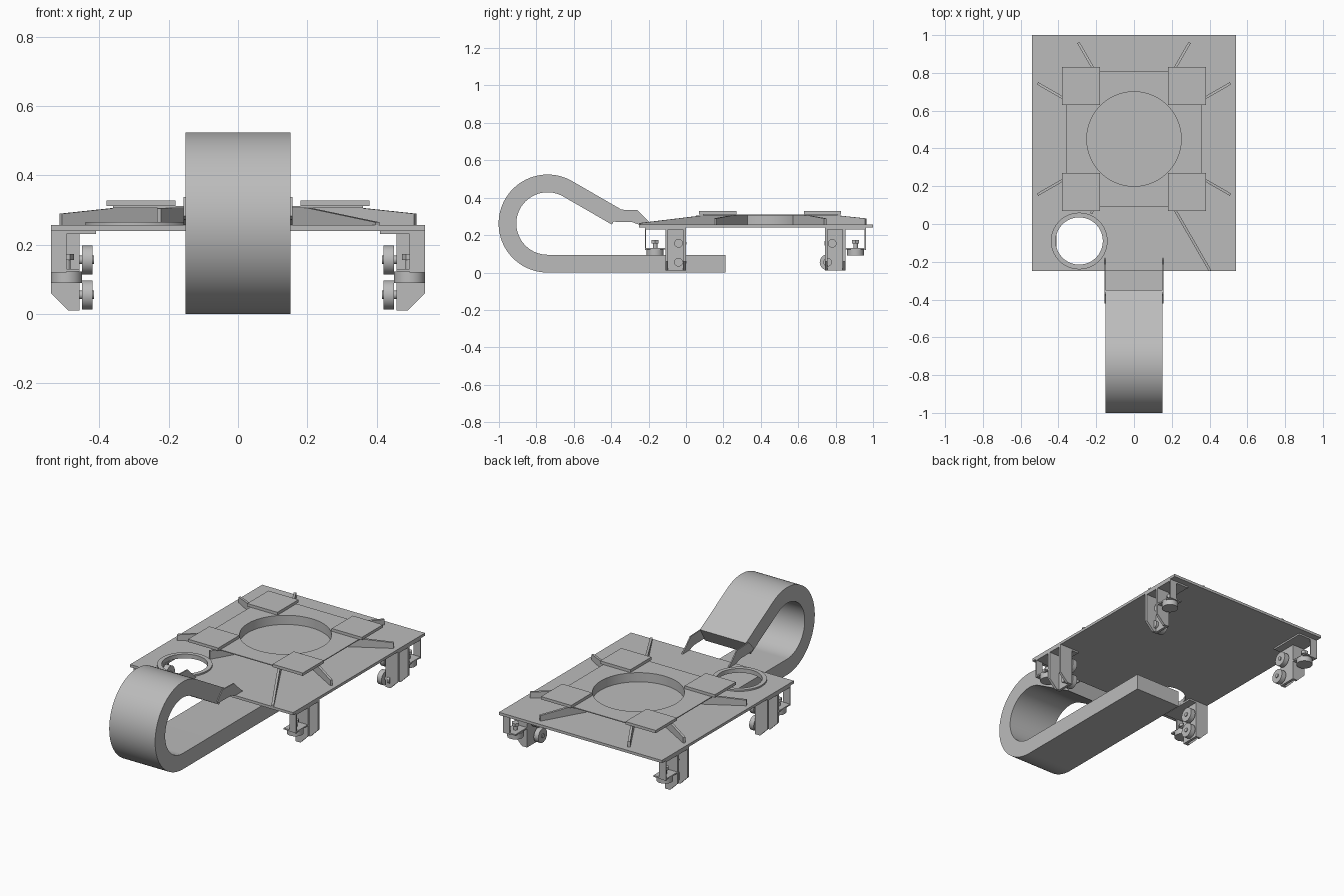
import bpy, bmesh, math
from mathutils import Matrix

if "Cube" in bpy.data.objects:
    bpy.data.objects.remove(bpy.data.objects["Cube"])

grey = bpy.data.materials.new("plain grey")
grey.diffuse_color = (0.5, 0.5, 0.5, 1)
grey.use_nodes = True
grey.node_tree.nodes["Principled BSDF"].inputs["Base Color"].default_value = grey.diffuse_color

# local profile (a, b) and extrusion c mapped to world axes
PLANES = {
    "z": Matrix(((1, 0, 0, 0), (0, 1, 0, 0), (0, 0, 1, 0), (0, 0, 0, 1))),
    "x": Matrix(((0, 0, 1, 0), (1, 0, 0, 0), (0, 1, 0, 0), (0, 0, 0, 1))),
    "y": Matrix(((1, 0, 0, 0), (0, 0, 1, 0), (0, 1, 0, 0), (0, 0, 0, 1))),
}


def circle(a, b, r, n=64):
    return [(a + r * math.cos(2 * math.pi * i / n), b + r * math.sin(2 * math.pi * i / n))
            for i in range(n)]


def rect(a0, a1, b0, b1):
    return [(a0, b0), (a1, b0), (a1, b1), (a0, b1)]


def prism(name, loops, c0, c1, axis="z", smooth=False):
    """Extrude an outline (with optional hole outlines) from c0 to c1 along an axis."""
    c0, c1 = min(c0, c1), max(c0, c1)
    curve = bpy.data.curves.new(name, "CURVE")
    curve.dimensions = "2D"
    curve.fill_mode = "BOTH"
    curve.extrude = (c1 - c0) / 2
    for pts in loops:
        s = curve.splines.new("POLY")
        s.points.add(len(pts) - 1)
        for p, (a, b) in zip(s.points, pts):
            p.co = (a, b, 0, 1)
        s.use_cyclic_u = True
    tmp = bpy.data.objects.new(name, curve)
    mesh = bpy.data.meshes.new_from_object(tmp)
    bpy.data.objects.remove(tmp)
    bpy.data.curves.remove(curve)
    bm = bmesh.new()
    bm.from_mesh(mesh)
    bmesh.ops.remove_doubles(bm, verts=bm.verts, dist=1e-5)
    bm.transform(PLANES[axis] @ Matrix.Translation((0, 0, (c0 + c1) / 2)))
    bmesh.ops.recalc_face_normals(bm, faces=bm.faces)
    for f in bm.faces:
        f.smooth = False
    bm.to_mesh(mesh)
    bm.free()
    mesh.materials.clear()
    mesh.materials.append(grey)
    ob = bpy.data.objects.new(name, mesh)
    bpy.context.collection.objects.link(ob)
    if smooth:
        bpy.ops.object.select_all(action="DESELECT")
        ob.select_set(True)
        bpy.context.view_layer.objects.active = ob
        bpy.ops.object.shade_smooth_by_angle(angle=math.radians(30))
    return ob


TOP = 0.256          # top of the base plate
CY = 0.45            # centre of the raised platform
HX, HY = -0.29, -0.09  # round opening

# base plate with opening and its rim
prism("base_plate", [rect(-0.54, 0.54, -0.25, 1.0), circle(HX, HY, 0.125)], 0.24, TOP, smooth=True)
prism("opening_rim", [circle(HX, HY, 0.15), circle(HX, HY, 0.125)], TOP, 0.265, smooth=True)

# raised platform: thin sheet on a round wall
prism("platform_sheet", [rect(-0.36, 0.36, CY - 0.36, CY + 0.36), circle(0, CY, 0.25)],
      0.306, 0.311, smooth=True)
prism("platform_wall", [circle(0, CY, 0.255), circle(0, CY, 0.25)], TOP, 0.306, smooth=True)

# corner pads
for sx in (-1, 1):
    for y0, y1 in ((0.07, 0.27), (0.63, 0.83)):
        prism("corner_pad", [rect(sx * 0.18, sx * 0.38, y0, y1)], 0.311, 0.328)

# radial ribs sloping down toward their tips
for deg in (30, 60, 120, 150, 210, 240, 300, 330):
    tip = {240: 0.455, 300: 0.805}.get(deg, 0.59)
    z_tip = 0.31 - (tip - 0.41) * 0.115
    rib = prism("radial_rib", [[(0.253, TOP), (tip, TOP), (tip, z_tip), (0.41, 0.306), (0.253, 0.306)]],
                -0.007, 0.007, "y")
    rib.data.transform(Matrix.Translation((0, CY, 0)) @ Matrix.Rotation(math.radians(deg), 4, "Z"))

# curled strap: lower bar, round bend and sloping upper end
LY, LZ, RO, RI = -0.74, 0.262, 0.262, 0.167
angles = [math.radians(270 - 210 * i / 48) for i in range(49)]
arc = lambda r: [(LY + r * math.cos(t), LZ + r * math.sin(t)) for t in angles]
outer, inner = arc(RO), arc(RI)
run = 0.30
end = lambda p: (p[0] + run * math.cos(math.pi / 6), p[1] - run * 0.5)
prism("curled_strap", [[(0.21, 0)] + outer + [end(outer[-1]), end(inner[-1])]
                       + inner[::-1] + [(0.21, LZ - RI)]], -0.152, 0.152, "x", smooth=True)

# thin side arms joining strap to plate
arm = [(-0.42, 0.283), (-0.37, 0.337), (-0.26, 0.333), (-0.217, 0.29), (-0.18, TOP),
       (-0.25, TOP), (-0.29, 0.27), (-0.405, 0.272)]
for sx in (-1, 1):
    prism("side_arm", [arm], sx * 0.150, sx * 0.157, "x")


# corner roller brackets
def roller_bracket(sx, sy):
    X = lambda x: sx * x
    Y = lambda y: 0.375 + sy * (y + 0.375) if sy > 0 else y
    # sy > 0 keeps the rear set, mirrored about the plate centre
    if sy > 0:
        Y = lambda y: 0.742 - y
    prism("bracket_flange", [rect(X(0.41), X(0.54), Y(-0.22), Y(0.0))], 0.23, 0.24)
    prism("bracket_web", [rect(Y(-0.11), Y(0.0), 0.01, 0.23)], X(0.457), X(0.472), "x")
    cheek = [(X(0.54), 0.23), (X(0.457), 0.23), (X(0.457), 0.01), (X(0.49), 0.01), (X(0.54), 0.06)]
    for y in (-0.11, -0.015):
        prism("bracket_cheek", [cheek], Y(y), Y(y + 0.015), "y")
    prism("hanger_strap", [rect(X(0.495), X(0.54), 0.12, 0.23)], Y(-0.22), Y(-0.213), "y")
    # inward wheels with bolts
    for y, z in ((-0.04, 0.156), (-0.04 if sy < 0 else -0.015, 0.055)):
        prism("side_wheel", [circle(Y(y), z, 0.042, 32)], X(0.42), X(0.45), "x", True)
        prism("wheel_bolt", [circle(Y(y), z, 0.012, 16)], X(0.415), X(0.48), "x", True)
        prism("bolt_head", [circle(Y(y), z, 0.023, 24)], X(0.472), X(0.487), "x", True)
    # horizontal roller on an upright pin
    prism("flat_roller", [circle(X(0.495), Y(-0.165), 0.045, 32)], 0.09, 0.122, smooth=True)
    prism("roller_shelf", [rect(X(0.457), X(0.54), Y(-0.22), Y(-0.11))], 0.122, 0.13)
    prism("roller_pin", [circle(X(0.495), Y(-0.165), 0.012, 16)], 0.13, 0.158, smooth=True)
    prism("pin_head", [circle(X(0.495), Y(-0.165), 0.022, 6)], 0.155, 0.173)


for sx in (-1, 1):
    for sy in (-1, 1):
        roller_bracket(sx, sy)
